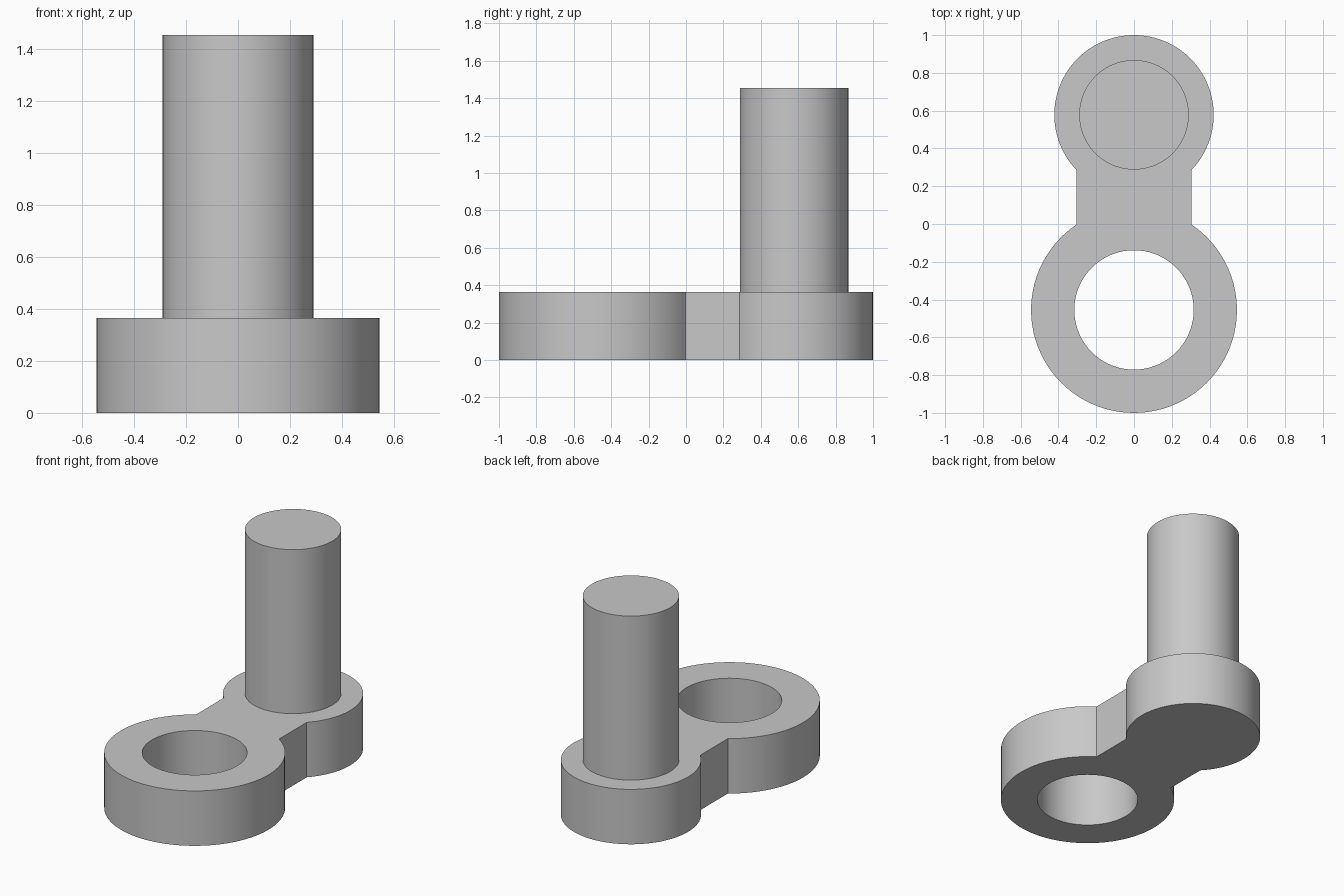
import bpy, bmesh
from math import sin, cos, asin, pi, radians

cube = bpy.data.objects.get("Cube")
if cube:
    bpy.data.objects.remove(cube, do_unlink=True)

THICK, TOP = 0.365, 1.455
RING_Y, RING_R, HOLE_R = -0.455, 0.545, 0.316
BOSS_Y, BOSS_R, PIN_R = 0.578, 0.422, 0.29
WEB = 0.305  # half width of the connecting web

grey = bpy.data.materials.new("plain grey")
grey.use_nodes = True
colour = (0.58, 0.58, 0.58, 1)
grey.diffuse_color = colour
grey.node_tree.nodes["Principled BSDF"].inputs["Base Color"].default_value = colour


def arc(cy, r, start, end, steps):
    """Points on an arc centred on the long axis."""
    angles = [start + (end - start) * i / steps for i in range(steps + 1)]
    return [(r * cos(a), cy + r * sin(a)) for a in angles]


def extruded(name, loops, z0, z1):
    """Fill nested outlines and raise them into a solid."""
    bm = bmesh.new()
    edges = []
    for loop in loops:
        vs = [bm.verts.new((x, y, z0)) for x, y in loop]
        edges += [bm.edges.new((v, vs[i - 1])) for i, v in enumerate(vs)]
    bmesh.ops.triangle_fill(bm, edges=edges, use_beauty=True, normal=(0, 0, 1))
    raised = bmesh.ops.extrude_face_region(bm, geom=bm.faces[:], use_keep_orig=True)
    top = [g for g in raised["geom"] if isinstance(g, bmesh.types.BMVert)]
    bmesh.ops.translate(bm, verts=top, vec=(0, 0, z1 - z0))
    bmesh.ops.recalc_face_normals(bm, faces=bm.faces[:])
    mesh = bpy.data.meshes.new(name)
    bm.to_mesh(mesh)
    bm.free()
    mesh.materials.append(grey)
    obj = bpy.data.objects.new(name, mesh)
    bpy.context.collection.objects.link(obj)
    bpy.ops.object.select_all(action="DESELECT")
    obj.select_set(True)
    bpy.context.view_layer.objects.active = obj
    bpy.ops.object.shade_smooth_by_angle(angle=radians(30))
    return obj


# Link plate: large ring end, straight web and small boss end
ring_a = pi / 2 - asin(WEB / RING_R)
boss_a = pi / 2 - asin(WEB / BOSS_R)
outline = arc(RING_Y, RING_R, pi - ring_a, 2 * pi + ring_a, 72)
outline += arc(BOSS_Y, BOSS_R, -boss_a, pi + boss_a, 72)
hole = arc(RING_Y, HOLE_R, 0, 2 * pi, 72)[:-1]
extruded("link_plate", [outline, hole], 0, THICK)

# Upright pin on the boss
extruded("pin", [arc(BOSS_Y, PIN_R, 0, 2 * pi, 72)[:-1]], THICK, TOP)
